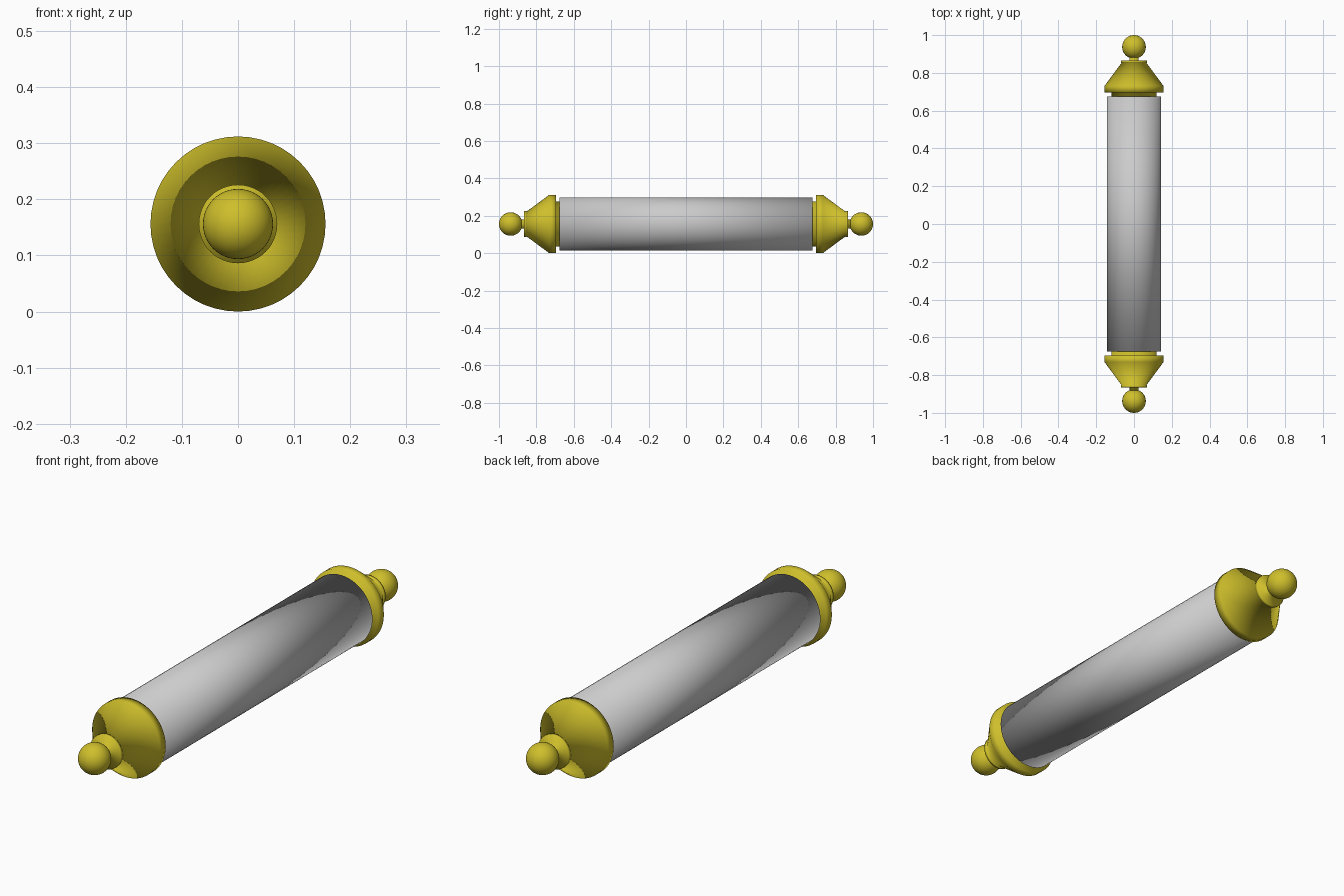
import bpy, bmesh, math

if "Cube" in bpy.data.objects:
    bpy.data.objects.remove(bpy.data.objects["Cube"])

AXIS_Z = 0.156
SEGMENTS = 48

brass = bpy.data.materials.new("brass")
brass.diffuse_color = (0.62, 0.52, 0.024, 1)
brass.use_nodes = True
brass.node_tree.nodes["Principled BSDF"].inputs["Base Color"].default_value = brass.diffuse_color


def lathe(name, profile, side=1, material=None):
    """Revolve (radius, y) points about the horizontal axis, smooth all over."""
    bm = bmesh.new()
    verts = [bm.verts.new((r, y * side, 0)) for r, y in profile]
    edges = [bm.edges.new(pair) for pair in zip(verts, verts[1:])]
    bmesh.ops.spin(bm, geom=verts + edges, cent=(0, 0, 0), axis=(0, 1, 0),
                   angle=math.tau, steps=SEGMENTS, use_duplicate=False)
    bmesh.ops.remove_doubles(bm, verts=bm.verts, dist=1e-5)
    bmesh.ops.recalc_face_normals(bm, faces=bm.faces)
    for face in bm.faces:
        face.smooth = True
    mesh = bpy.data.meshes.new(name)
    bm.to_mesh(mesh)
    bm.free()
    obj = bpy.data.objects.new(name, mesh)
    bpy.context.collection.objects.link(obj)
    obj.location.z = AXIS_Z
    if material:
        mesh.materials.append(material)
    return obj


# Main cylinder
lathe("tube", [(0, -0.675), (0.143, -0.675), (0.143, 0.675), (0, 0.675)])

# End cap: inset collar, flange, cone, small disc and neck
cap = [(0, 0.67), (0.12, 0.67), (0.12, 0.695), (0.156, 0.695), (0.156, 0.731),
       (0.066, 0.853), (0.07, 0.853), (0.07, 0.866), (0.025, 0.866),
       (0.025, 0.89), (0, 0.89)]

# Ball finial
R = 0.0625
ball = [(R * math.sin(math.pi * i / 24), 1 - R - R * math.cos(math.pi * i / 24))
        for i in range(25)]

for side, label in ((-1, "front"), (1, "back")):
    lathe(label + "_cap", cap, side, brass)
    lathe(label + "_ball", ball, side, brass)
